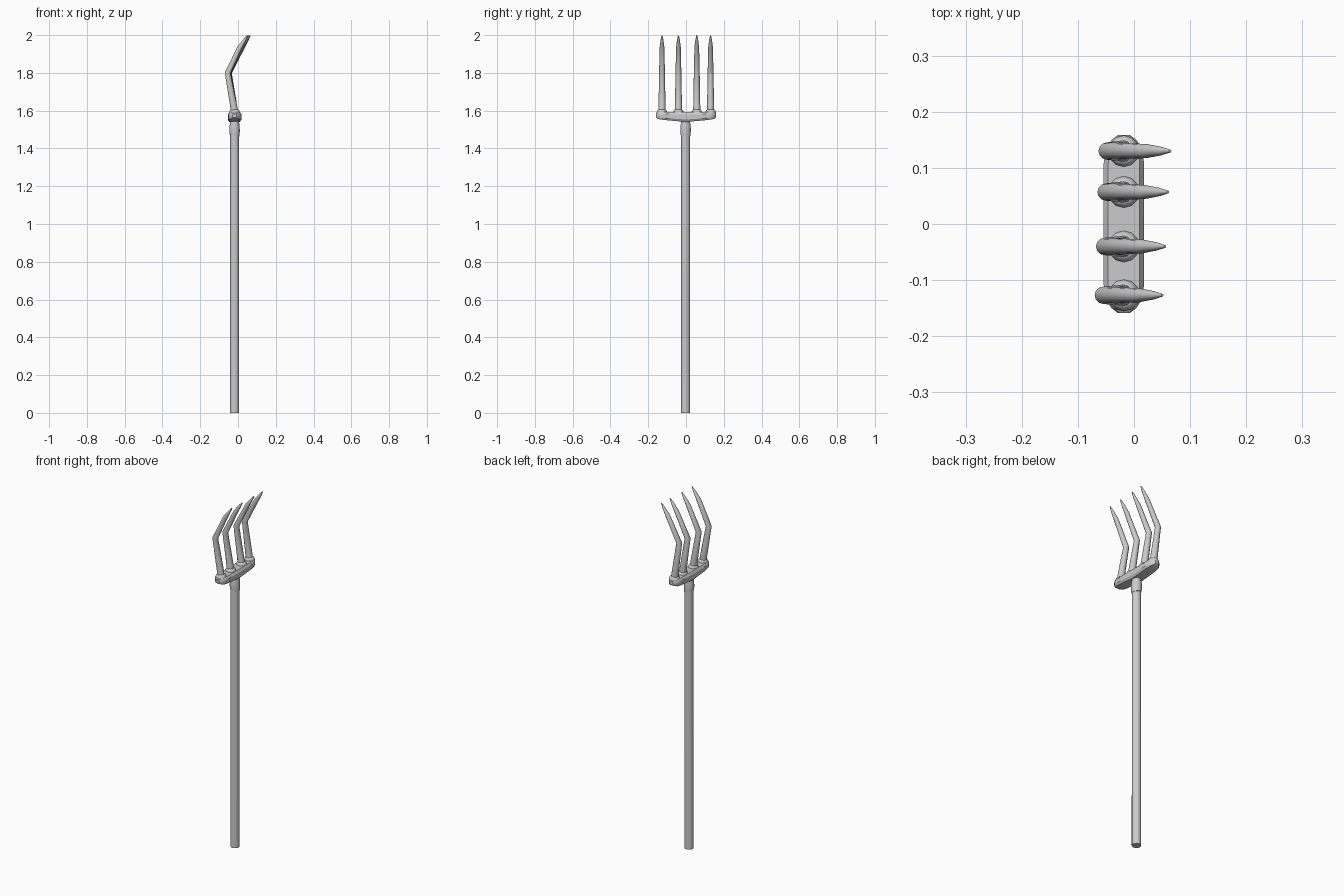
import bpy, bmesh
from math import pi, cos, sin
from mathutils import Vector

if "Cube" in bpy.data.objects:
    bpy.data.objects.remove(bpy.data.objects["Cube"])

AX = -0.018  # x of the shaft axis


def loft(name, rings, angle=35):
    """Skin a list of equal-length point rings and cap both ends."""
    bm = bmesh.new()
    rows = [[bm.verts.new(p) for p in ring] for ring in rings]
    n = len(rows[0])
    for a, b in zip(rows, rows[1:]):
        for i in range(n):
            j = (i + 1) % n
            bm.faces.new((a[i], a[j], b[j], b[i]))
    bm.faces.new(rows[0][::-1])
    bm.faces.new(rows[-1])
    bmesh.ops.recalc_face_normals(bm, faces=bm.faces)
    me = bpy.data.meshes.new(name)
    bm.to_mesh(me)
    bm.free()
    ob = bpy.data.objects.new(name, me)
    bpy.context.collection.objects.link(ob)
    bpy.ops.object.select_all(action='DESELECT')
    ob.select_set(True)
    bpy.context.view_layer.objects.active = ob
    bpy.ops.object.shade_smooth_by_angle(angle=angle * pi / 180)
    return ob


def tube(name, path, sides=12):
    """Round tube along (x, y, z, radius) points, mitred at the bends."""
    pts = [Vector(p[:3]) for p in path]
    rings = []
    for i, p in enumerate(pts):
        t = Vector((0, 0, 0))
        if i > 0:
            t += (p - pts[i - 1]).normalized()
        if i < len(pts) - 1:
            t += (pts[i + 1] - p).normalized()
        t.normalize()
        v = Vector((0, 1, 0))
        u = v.cross(t).normalized()
        r = path[i][3]
        rings.append([p + r * (cos(2 * pi * k / sides) * u + sin(2 * pi * k / sides) * v)
                      for k in range(sides)])
    return loft(name, rings)


# Long wooden shaft
tube("shaft", [(AX, -0.002, 0, 0.024), (AX, -0.002, 1.50, 0.0235)], 16)

# Ferrule with a slanted lower edge
ferrule = tube("ferrule", [(AX, -0.002, z, r) for z, r in
                           ((1.468, 0.0255), (1.49, 0.0275), (1.52, 0.027),
                            (1.535, 0.024), (1.56, 0.024))], 16)
for v in ferrule.data.vertices:
    if v.co.z < 1.48:
        v.co.z -= 0.2 * (v.co.x - AX)

# Crossbar: chamfered section, faceted round ends, underside sagging to the middle
half = [(0, 0.036, 1.540, 1.592), (0.108, 0.036, 1.550, 1.592), (0.135, 0.032, 1.553, 1.592),
        (0.150, 0.022, 1.557, 1.590), (0.159, 0.010, 1.564, 1.583)]
stations = [(-y, w, lo, hi) for y, w, lo, hi in half[:0:-1]] + half
bar = []
for y, w, lo, hi in stations:
    c, h = w * 0.78, (hi - lo) * 0.25
    sec = [(-c, lo), (c, lo), (w, lo + h), (w, hi - h),
           (c, hi), (-c, hi), (-w, hi - h), (-w, lo + h)]
    bar.append([(AX + x, y, z) for x, z in sec])
loft("crossbar", bar, 30)

# Four bent tines, each in a low collar, skewed slightly from one to the next
for n, y in enumerate((-0.127, -0.040, 0.057, 0.130), 1):
    s = (y - 0.0) * 0.026  # bend shift
    e = y * 0.054          # tip shift
    tube(f"tine_{n}", [(AX, y, 1.58, 0.020), (AX - 0.005, y, 1.625, 0.0185),
                       (-0.0515 + s, y, 1.80, 0.0155),
                       (0.016 + e, y, 1.935, 0.0125),
                       (0.042 + e, y, 1.975, 0.0075),
                       (0.0575 + e, y, 1.998, 0.0025)])
    tube(f"tine_collar_{n}", [(AX, y, 1.575, 0.028), (AX, y, 1.592, 0.028),
                              (AX, y, 1.602, 0.024), (AX, y, 1.606, 0.018)])
